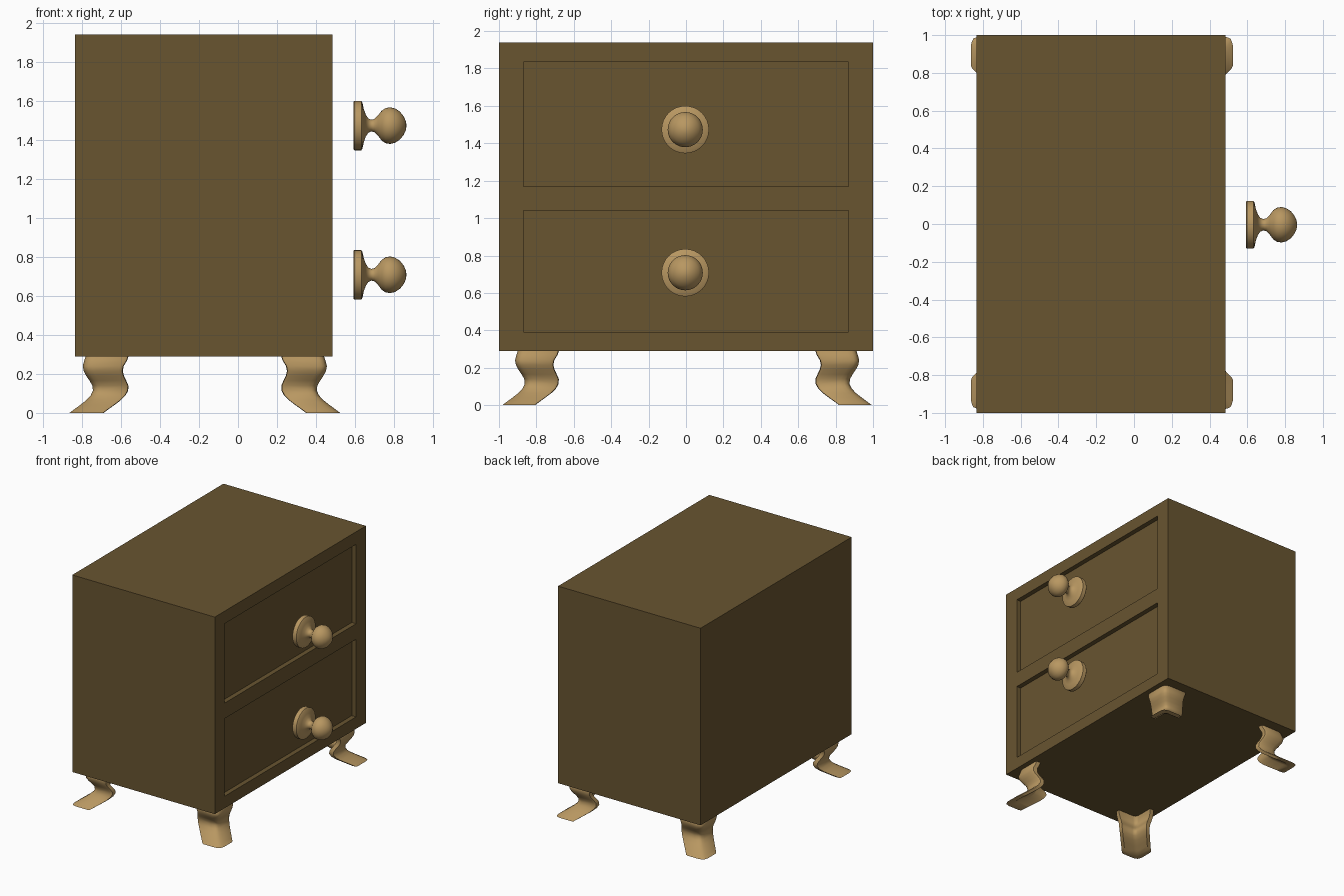
import bpy, bmesh, math
from mathutils import Matrix

if "Cube" in bpy.data.objects:
    bpy.data.objects.remove(bpy.data.objects["Cube"])


def material(name, rgb):
    m = bpy.data.materials.new(name)
    m.diffuse_color = (*rgb, 1)
    m.use_nodes = True
    m.node_tree.nodes["Principled BSDF"].inputs["Base Color"].default_value = m.diffuse_color
    return m


DARK = material("dark_wood", (0.14, 0.09, 0.03))
LIGHT = material("light_wood", (0.48, 0.31, 0.12))


def finish(name, bm, mat, angle=None):
    bmesh.ops.recalc_face_normals(bm, faces=bm.faces[:])
    mesh = bpy.data.meshes.new(name)
    bm.to_mesh(mesh)
    bm.free()
    ob = bpy.data.objects.new(name, mesh)
    bpy.context.collection.objects.link(ob)
    mesh.materials.append(mat)
    bpy.ops.object.select_all(action='DESELECT')
    ob.select_set(True)
    bpy.context.view_layer.objects.active = ob
    if angle:
        bpy.ops.object.shade_smooth_by_angle(angle=math.radians(angle))
    return ob


def box(name, lo, hi, mat):
    bm = bmesh.new()
    size = [b - a for a, b in zip(lo, hi)]
    mid = [(a + b) / 2 for a, b in zip(lo, hi)]
    bmesh.ops.create_cube(bm, size=1, matrix=Matrix.Translation(mid) @ Matrix.Diagonal((*size, 1)))
    return finish(name, bm, mat)


# Cabinet with two recessed drawer fronts on the +x side
cabinet = box("cabinet", (-0.835, -1, 0.29), (0.485, 1, 1.94), DARK)
for z0, z1 in ((0.39, 1.04), (1.17, 1.835)):
    cutter = box("drawer_recess", (0.445, -0.87, z0), (0.6, 0.87, z1), DARK)
    cutter.hide_render = True
    mod = cabinet.modifiers.new("recess", 'BOOLEAN')
    mod.operation, mod.solver, mod.object = 'DIFFERENCE', 'EXACT', cutter
    bpy.context.view_layer.objects.active = cabinet
    bpy.ops.object.modifier_apply(modifier=mod.name)
    bpy.data.objects.remove(cutter)

# Knobs: turned profile (x, radius), standing clear of the drawer fronts
KNOB = [(0.592, 0), (0.592, 0.122), (0.597, 0.127), (0.632, 0.127), (0.638, 0.118),
        (0.645, 0.085), (0.655, 0.057), (0.668, 0.037), (0.684, 0.03), (0.7, 0.034),
        (0.718, 0.052), (0.737, 0.077), (0.757, 0.09), (0.78, 0.094), (0.805, 0.088),
        (0.83, 0.072), (0.85, 0.047), (0.861, 0.022), (0.864, 0)]
for name, z in (("lower_knob", 0.708), ("upper_knob", 1.473)):
    bm = bmesh.new()
    vs = [bm.verts.new((x, -0.004, z + r)) for x, r in KNOB]
    es = [bm.edges.new(p) for p in zip(vs, vs[1:])]
    bmesh.ops.spin(bm, geom=vs + es, cent=(0, -0.004, z), axis=(1, 0, 0),
                   angle=math.tau, steps=32, use_merge=True)
    bmesh.ops.remove_doubles(bm, verts=bm.verts[:], dist=1e-4)
    finish(name, bm, LIGHT, 40)

# Legs: angle-shaped section swept down an S curve (z, outward corner, arm length)
SWEEP = [(0.31, 0.605, 0.225), (0.27, 0.618, 0.225), (0.24, 0.626, 0.215), (0.215, 0.621, 0.205),
         (0.19, 0.608, 0.198), (0.165, 0.591, 0.193), (0.14, 0.577, 0.19), (0.115, 0.574, 0.186),
         (0.09, 0.585, 0.184), (0.065, 0.608, 0.182), (0.04, 0.64, 0.181), (0.018, 0.67, 0.18),
         (0.0, 0.694, 0.18)]
T = 0.045


def section(w):
    half = [(w - 0.008, 0.008), (w - 0.025, 0), (0.05, 0), (0.028, 0.006)]
    inner = [(T, w - 0.005), (T, T + 0.03), (T + 0.009, T + 0.009), (T + 0.03, T), (w - 0.005, T)]
    return half + [(0.013, 0.013)] + [(b, a) for a, b in reversed(half)] + inner


for side, sy in (("front", -1), ("back", 1)):
    for end, sx in (("left", -1), ("right", 1)):
        bm = bmesh.new()
        rings = [[bm.verts.new((-0.17 + sx * (o - a), 0.006 + sy * (o + 0.294 - b), z))
                  for a, b in section(w)] for z, o, w in SWEEP]
        for r0, r1 in zip(rings, rings[1:]):
            for i in range(len(r0)):
                j = (i + 1) % len(r0)
                bm.faces.new((r0[i], r0[j], r1[j], r1[i]))
        bm.faces.new(rings[0])
        bm.faces.new(rings[-1])
        finish(f"{side}_{end}_leg", bm, LIGHT, 45)
